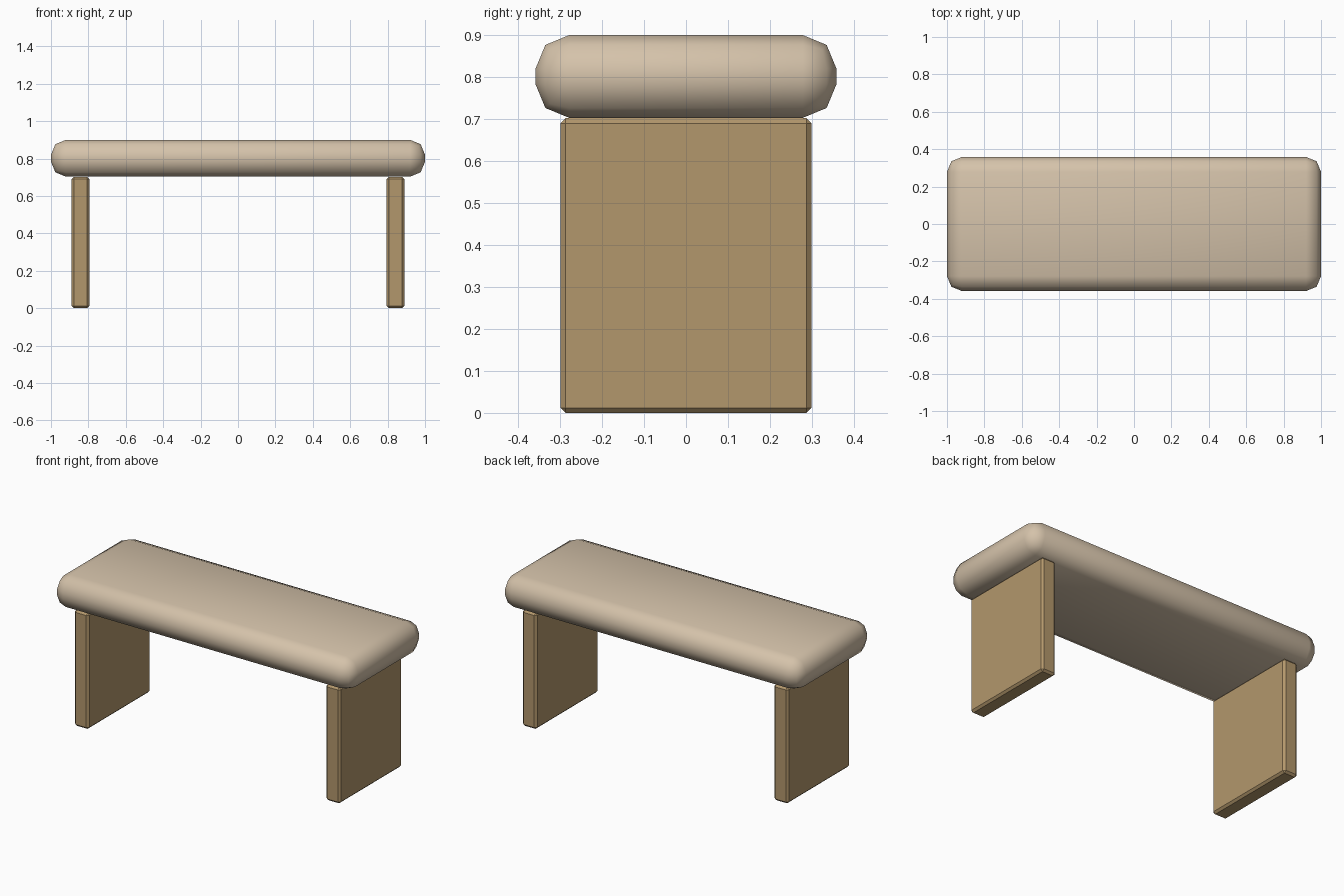
import bpy

cube = bpy.data.objects.get("Cube")
if cube:
    bpy.data.objects.remove(cube, do_unlink=True)


def material(name, colour):
    mat = bpy.data.materials.new(name)
    mat.use_nodes = True
    mat.diffuse_color = (*colour, 1)
    mat.node_tree.nodes["Principled BSDF"].inputs["Base Color"].default_value = (*colour, 1)
    return mat


def rounded_box(name, centre, size, bevel, segments, mat, smooth):
    bpy.ops.mesh.primitive_cube_add(size=1, location=centre)
    obj = bpy.context.object
    obj.name = name
    obj.scale = size
    bpy.ops.object.transform_apply(location=False, rotation=False, scale=True)
    mod = obj.modifiers.new("rounded_edges", 'BEVEL')
    mod.width = bevel
    mod.segments = segments
    mod.limit_method = 'NONE'
    obj.data.materials.append(mat)
    if smooth:
        bpy.ops.object.shade_smooth()
    return obj


fabric = material("beige_fabric", (0.66, 0.54, 0.40))
wood = material("light_wood", (0.45, 0.31, 0.15))

# Padded seat
rounded_box("seat_cushion", (0, 0, 0.8015), (2, 0.717, 0.197), 0.08, 2, fabric, True)

# Slab legs
for side, name in ((1, "left_leg"), (-1, "right_leg")):
    rounded_box(name, (side * 0.842, 0, 0.351), (0.095, 0.598, 0.702), 0.012, 1, wood, False)
